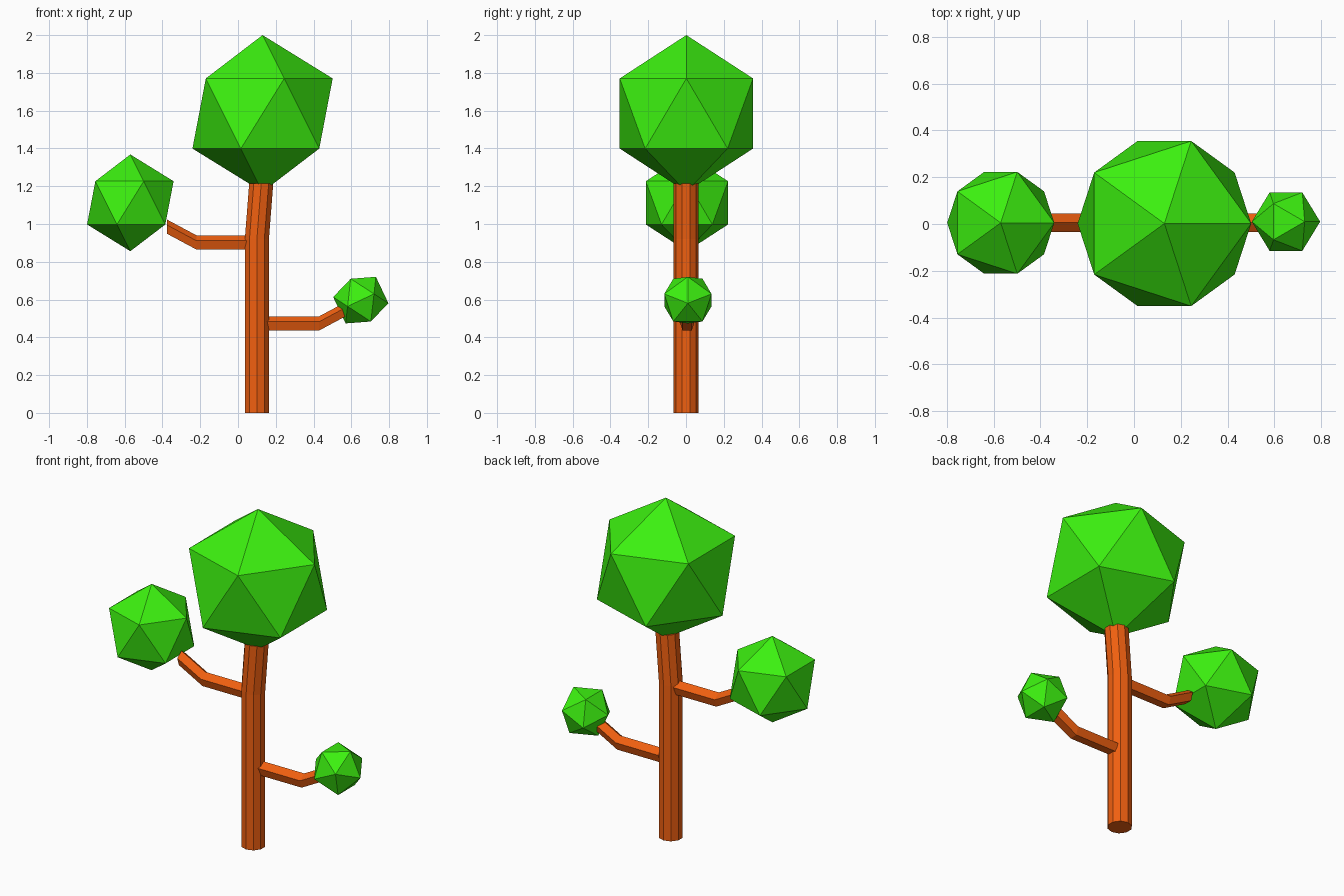
import bpy, bmesh, math
from mathutils import Vector

if "Cube" in bpy.data.objects:
    bpy.data.objects.remove(bpy.data.objects["Cube"])


def material(name, rgb):
    m = bpy.data.materials.new(name)
    m.diffuse_color = (*rgb, 1)
    m.use_nodes = True
    m.node_tree.nodes["Principled BSDF"].inputs["Base Color"].default_value = m.diffuse_color
    return m


BARK = material("bark", (0.87, 0.115, 0.005))
LEAF = material("leaf", (0.045, 0.87, 0.005))


def make_object(name, bm, mat):
    bmesh.ops.recalc_face_normals(bm, faces=bm.faces)
    mesh = bpy.data.meshes.new(name)
    bm.to_mesh(mesh)
    bm.free()
    mesh.materials.append(mat)
    ob = bpy.data.objects.new(name, mesh)
    bpy.context.collection.objects.link(ob)
    return ob


def tube(name, path, radius, sides, u, v):
    """Sweep a regular polygon (spanned by u and v, first corner on v) along a path."""
    bm = bmesh.new()
    u, v = Vector(u), Vector(v)
    rings = []
    for p in path:
        angles = [2 * math.pi * i / sides for i in range(sides)]
        rings.append([bm.verts.new(Vector(p) + radius * (math.sin(a) * u + math.cos(a) * v))
                      for a in angles])
    for a, b in zip(rings, rings[1:]):
        for i in range(sides):
            j = (i + 1) % sides
            bm.faces.new((a[i], a[j], b[j], b[i]))
    bm.faces.new(rings[0])
    bm.faces.new(rings[-1])
    return make_object(name, bm, BARK)


def foliage(name, centre, radius, tilt=0):
    bm = bmesh.new()
    bmesh.ops.create_icosphere(bm, subdivisions=1, radius=radius)
    ob = make_object(name, bm, LEAF)
    ob.location = centre
    ob.rotation_euler.y = math.radians(tilt)
    return ob


# Ten-sided trunk, leaning slightly above the upper branch
tube("trunk", [(0.1, 0, 0), (0.1, 0, 0.92), (0.123, 0, 1.215)],
     0.067, 10, (1, 0, 0), (0, 1, 0))

# Five-sided branches: level, then rising
for name, start, bend, z, side in (("upper_left_branch", 0.05, -0.22, 0.8985, -1),
                                   ("lower_right_branch", 0.15, 0.43, 0.47, 1)):
    tube(name, [(start, 0.006, z), (bend, 0.006, z), (bend + side * 0.155, 0.006, z + 0.083)],
         0.0415, 5, (0, 1, 0), (0, 0, 1))

# Faceted leaf balls
foliage("crown_foliage", (0.13, 0.002, 1.585), 0.415)
foliage("left_foliage", (-0.57, 0.005, 1.112), 0.256)
foliage("right_foliage", (0.65, 0.01, 0.597), 0.147, 33)
